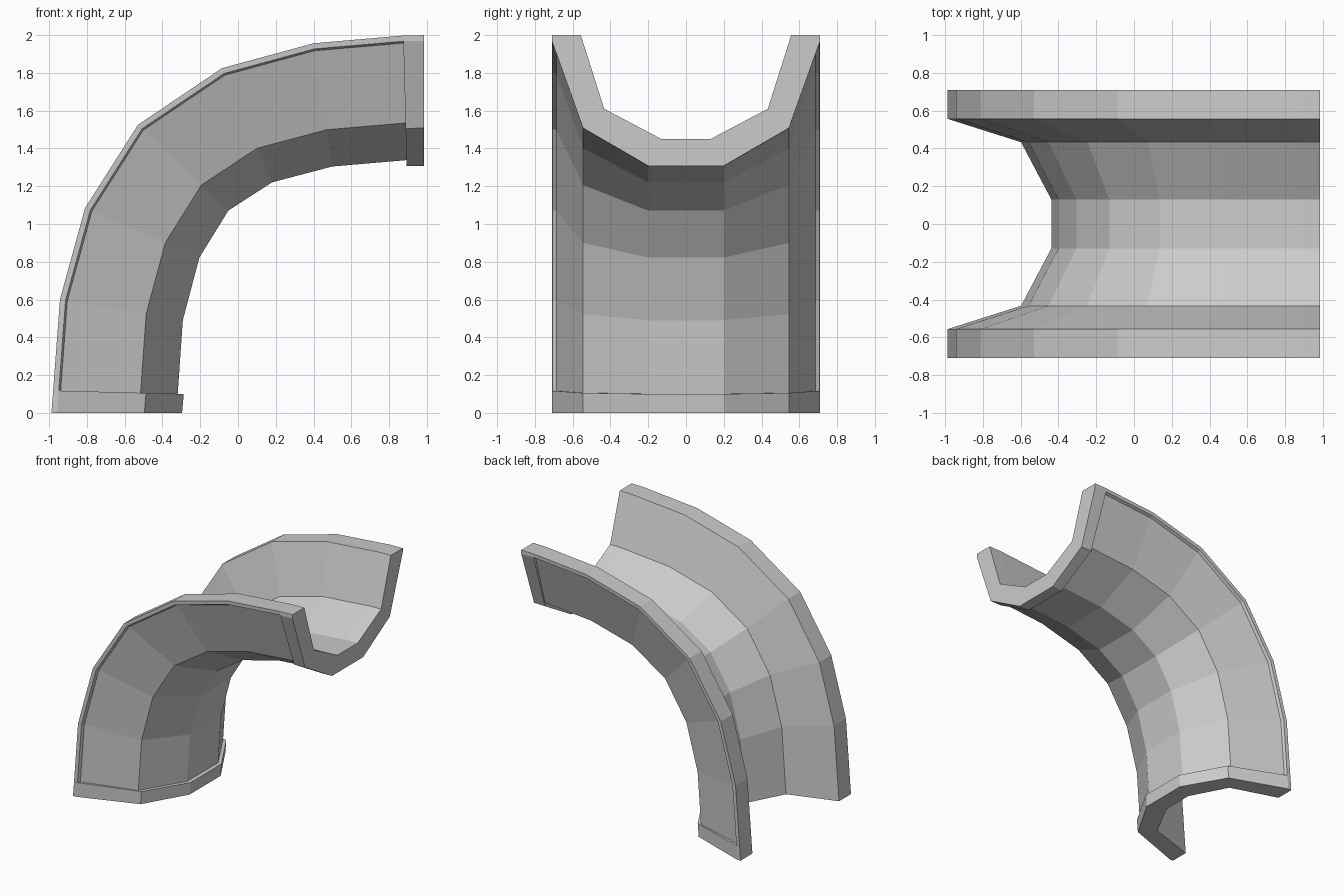
import bpy, bmesh
from mathutils import Vector

if "Cube" in bpy.data.objects:
    bpy.data.objects.remove(bpy.data.objects["Cube"])

# Half cross-sections: (y, depth below the rim), from inner floor round to outer floor
INNER = [(0.13, 0.55), (0.433, 0.39), (0.557, 0.0)]
BODY = INNER + [(0.71, 0.0), (0.708, 0.03), (0.685, 0.04), (0.545, 0.463), (0.2, 0.66)]
FLANGE = INNER + [(0.71, 0.0), (0.71, 0.03), (0.705, 0.045), (0.545, 0.492), (0.2, 0.692)]

# Stations along the bend: rim point (x, z), a point on the underside, section
STATIONS = [
    ((-0.988, 0.0), (-0.29, 0.0), FLANGE),
    ((-0.979, 0.118), (-0.29, 0.10), FLANGE),
    ((-0.979, 0.118), (-0.29, 0.10), BODY),
    ((-0.943, 0.60), (-0.29, 0.49), BODY),
    ((-0.81, 1.085), (-0.20, 0.82), BODY),
    ((-0.53, 1.525), (-0.05, 1.07), BODY),
    ((-0.085, 1.825), (0.18, 1.22), BODY),
    ((0.40, 1.957), (0.50, 1.302), BODY),
    ((0.875, 1.998), (0.893, 1.31), BODY),
    ((0.875, 1.998), (0.893, 1.31), FLANGE),
    ((0.986, 2.0), (0.986, 1.31), FLANGE),
]


def add_ring(bm, rim, under, half):
    """Place a mirrored section at one station of the bend."""
    origin = Vector((rim[0], 0, rim[1]))
    down = (Vector((under[0], 0, under[1])) - origin).normalized()
    full = half + [(-y, d) for y, d in reversed(half)]
    return [bm.verts.new(origin + down * d + Vector((0, y, 0))) for y, d in full]


# Curved chute with lipped rims and a flange at each end
bm = bmesh.new()
rings = [add_ring(bm, *s) for s in STATIONS]
for a, b in zip(rings, rings[1:]):
    for i in range(len(a)):
        j = (i + 1) % len(a)
        bm.faces.new((a[i], a[j], b[j], b[i]))

# End caps, split into quads across the wall thickness
n = len(BODY)
for ring in (rings[0], rings[-1]):
    left = ring[:n]
    right = ring[n:][::-1]
    bm.faces.new((left[0], left[7], right[7], right[0]))
    for side in (left, right):
        bm.faces.new((side[0], side[1], side[6], side[7]))
        bm.faces.new((side[1], side[2], side[3], side[4], side[5], side[6]))

bmesh.ops.remove_doubles(bm, verts=bm.verts, dist=0.0005)
bmesh.ops.dissolve_degenerate(bm, edges=bm.edges, dist=0.0005)
bmesh.ops.recalc_face_normals(bm, faces=bm.faces)
mesh = bpy.data.meshes.new("curved_chute")
bm.to_mesh(mesh)
bm.free()
chute = bpy.data.objects.new("curved_chute", mesh)
bpy.context.collection.objects.link(chute)
